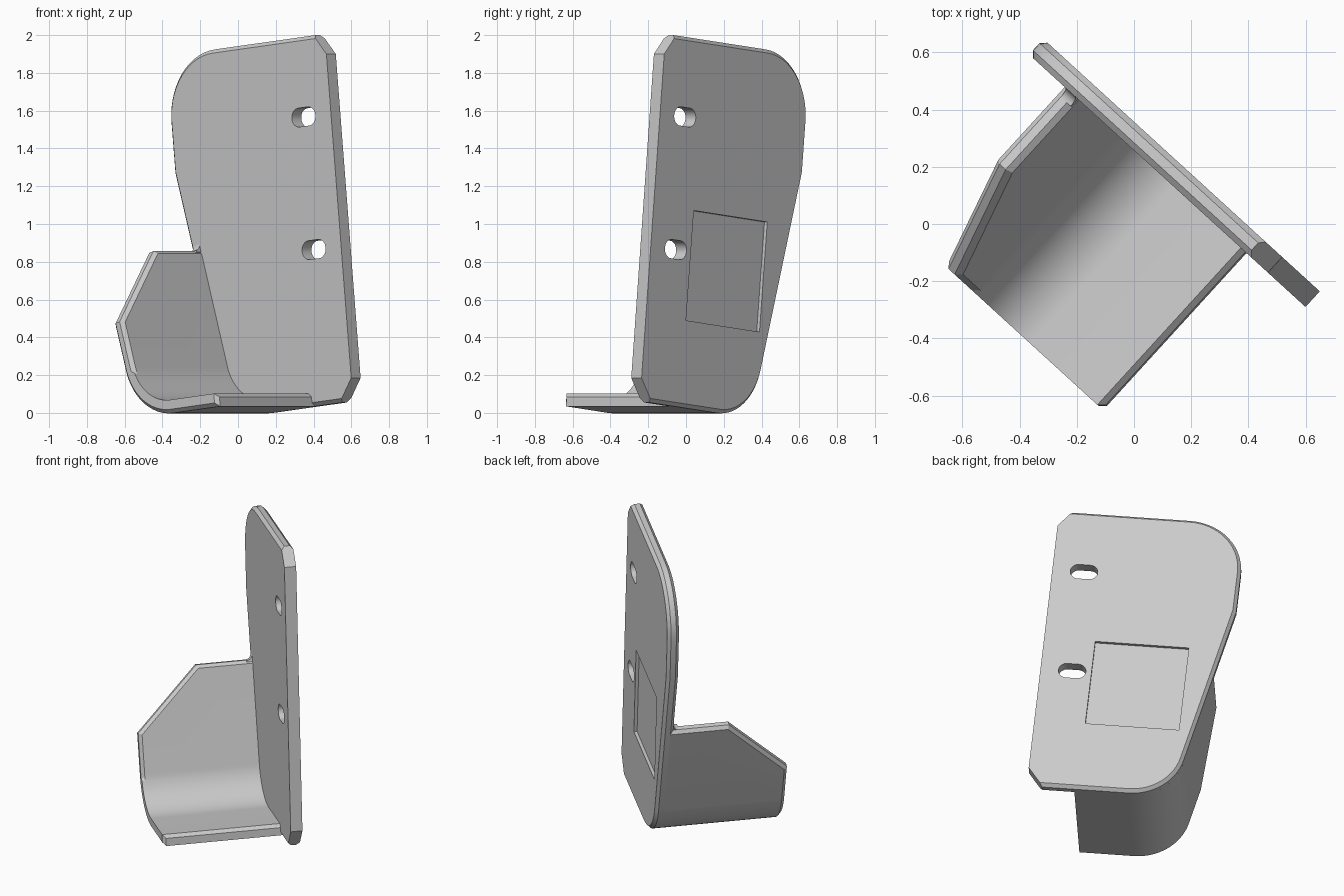
import bpy, bmesh, math
from mathutils import Vector, Matrix

if "Cube" in bpy.data.objects:
    bpy.data.objects.remove(bpy.data.objects["Cube"])

TURN = Matrix.Rotation(math.radians(-42.4), 4, 'Z')   # whole bracket is yawed
TILT = math.radians(6)                                # plate leans in its plane
BACK, FRONT, EDGE = 0.264, 0.19, 0.02                 # plate faces, chamfer size
THICK = 0.07

grey = bpy.data.materials.new("light_grey")
grey.use_nodes = True
grey.diffuse_color = (0.6, 0.6, 0.6, 1)
grey.node_tree.nodes["Principled BSDF"].inputs["Base Color"].default_value = (0.6, 0.6, 0.6, 1)


def rounded(corners, steps=14):
    """Closed outline from (x, y, radius) corners."""
    out = []
    for i, (x, y, r) in enumerate(corners):
        c = Vector((x, y))
        if not r:
            out.append(c)
            continue
        a = (Vector(corners[i - 1][:2]) - c).normalized()
        b = (Vector(corners[(i + 1) % len(corners)][:2]) - c).normalized()
        half = a.angle(b) / 2
        centre = c + (a + b).normalized() * (r / math.sin(half))
        start = c + a * (r / math.tan(half)) - centre
        end = c + b * (r / math.tan(half)) - centre
        sweep = start.angle(end)
        for k in range(steps + 1):
            f = k / steps
            out.append(centre + (start * math.sin((1 - f) * sweep)
                                 + end * math.sin(f * sweep)) / math.sin(sweep))
    return out


def prism(outline, near, far, place=lambda p, d: Vector((p[0], d, p[1]))):
    bm = bmesh.new()
    rings = [[bm.verts.new(place(p, d)) for p in outline] for d in (near, far)]
    for ring in rings:
        bm.faces.new(ring)
    n = len(outline)
    for i in range(n):
        j = (i + 1) % n
        bm.faces.new((rings[0][i], rings[0][j], rings[1][j], rings[1][i]))
    bmesh.ops.recalc_face_normals(bm, faces=bm.faces[:])
    return bm


def finish(bm, name):
    bmesh.ops.recalc_face_normals(bm, faces=bm.faces[:])
    bm.transform(TURN)
    mesh = bpy.data.meshes.new(name)
    bm.to_mesh(mesh)
    bm.free()
    mesh.materials.append(grey)
    ob = bpy.data.objects.new(name, mesh)
    bpy.context.collection.objects.link(ob)
    return ob


def activate(ob):
    bpy.ops.object.select_all(action='DESELECT')
    ob.select_set(True)
    bpy.context.view_layer.objects.active = ob


def smooth(ob):
    activate(ob)
    bpy.ops.object.shade_smooth_by_angle(angle=math.radians(25))


def cut(ob, bm):
    cutter = finish(bm, "cutter")
    cutter.hide_render = True
    activate(ob)
    mod = ob.modifiers.new("cut", 'BOOLEAN')
    mod.operation, mod.solver, mod.object = 'DIFFERENCE', 'EXACT', cutter
    bpy.ops.object.modifier_apply(modifier=mod.name)
    bpy.data.objects.remove(cutter)


def tilted_box(cx, cz, w, h, r):
    c, s = math.cos(TILT), math.sin(TILT)
    return rounded([(cx + x * c - z * s, cz + x * s + z * c, r)
                    for x, z in ((-w/2, -h/2), (w/2, -h/2), (w/2, h/2), (-w/2, h/2))], 8)


# Back plate: rounded on one side, clipped corners on the other
low = Vector((-0.238, -0.028))
hip = Vector((-0.64, 1.27))
plate_bm = prism(rounded([(0.556, 0.055, 0), (0.638, 0.185, 0), (0.46, 1.9, 0),
                          (0.365, 2.0, 0), (-0.705, 1.888, 0.35), (*hip, 0),
                          (*low, 0.32)]), FRONT, BACK)
rim = [e for e in plate_bm.edges
       if abs(e.verts[0].co.y - e.verts[1].co.y) < 1e-5
       and min(v.co.x for v in e.verts) < 0.36]
bmesh.ops.bevel(plate_bm, geom=rim, offset=EDGE, offset_type='OFFSET',
                segments=1, affect='EDGES')
plate = finish(plate_bm, "back_plate")

# Two slots through the plate and a shallow square recess behind
for x, z in ((0.297, 1.567), (0.37, 0.865)):
    cut(plate, prism(tilted_box(x, z, 0.17, 0.1, 0.0499), 0, 0.5))
cut(plate, prism(tilted_box(-0.03, 0.75, 0.58, 0.585, 0), BACK - 0.02, 0.5))
smooth(plate)

# Curved tray: floor, bend and side wall with one constant thickness
up = (hip - low).normalized()
out = Vector((-up.y, up.x))
along = Vector((math.cos(TILT), math.sin(TILT)))
inward = Vector((-along.y, along.x))
wall_in = low - out * THICK
wall_in += up * ((0.862 - wall_in.y) / up.y)
wall_out = wall_in + out * THICK
tip = low + along * 0.6
# inner corner: where both offset lines meet
half = up.angle(along) / 2
low_in = low + (up + along).normalized() * (THICK / math.sin(half))
profile = rounded([(*wall_out, 0), (*low, 0.32), (*tip, 0),
                   (*(tip + inward * THICK), 0), (*low_in, 0.25), (*wall_in, 0)], 18)
tray_bm = prism(profile, -0.553, FRONT + EDGE)

# Clip the wall's free upper corner
up3, out3 = Vector((up.x, 0, up.y)), Vector((out.x, 0, out.y))
clip_at = Vector((wall_in.x, -0.162, wall_in.y))
bmesh.ops.bisect_plane(tray_bm, geom=tray_bm.verts[:] + tray_bm.edges[:] + tray_bm.faces[:],
                       plane_co=clip_at, plane_no=(up3 - Vector((0, 1, 0))).normalized(),
                       clear_outer=True)
bmesh.ops.holes_fill(tray_bm, edges=[e for e in tray_bm.edges if e.is_boundary])
bmesh.ops.recalc_face_normals(tray_bm, faces=tray_bm.faces[:])

# Chamfer the outer free edges
tray_bm.normal_update()
bend = Vector((0, 0, 0.32))


def is_skin(f):
    n = f.normal
    return (abs(n.y) < 0.1 and n.dot(up3) < 0.9 and n.x < 0.9
            and n.dot(f.calc_center_median() - bend) > 0)


def is_free_end(f):
    return f.normal.y < -0.5 or f.normal.dot(up3) > 0.9


def is_tip(f):
    return f.normal.x > 0.9


def chamfered(e):
    if len(e.link_faces) != 2:
        return False
    a, b = e.link_faces
    return any(is_free_end(p) and (is_skin(q) or is_tip(q)) for p, q in ((a, b), (b, a)))


bmesh.ops.bevel(tray_bm, geom=[e for e in tray_bm.edges if chamfered(e)], offset=EDGE,
                offset_type='OFFSET', segments=1, affect='EDGES')
smooth(finish(tray_bm, "curved_tray"))

# Small fillet where the wall top meets the plate
R = 0.035
arc = [(FRONT - R + R * math.sin(a), R - R * math.cos(a))
       for a in (math.pi / 2 * k / 6 for k in range(7))]
base = Vector((wall_in.x, 0, wall_in.y))
fillet = prism(arc + [(FRONT + 0.01, R), (FRONT + 0.01, -0.01), (FRONT - R, -0.01)],
               0.001, THICK - EDGE,
               lambda p, d: base + up3 * p[1] + out3 * d + Vector((0, p[0], 0)))
smooth(finish(fillet, "wall_fillet"))
